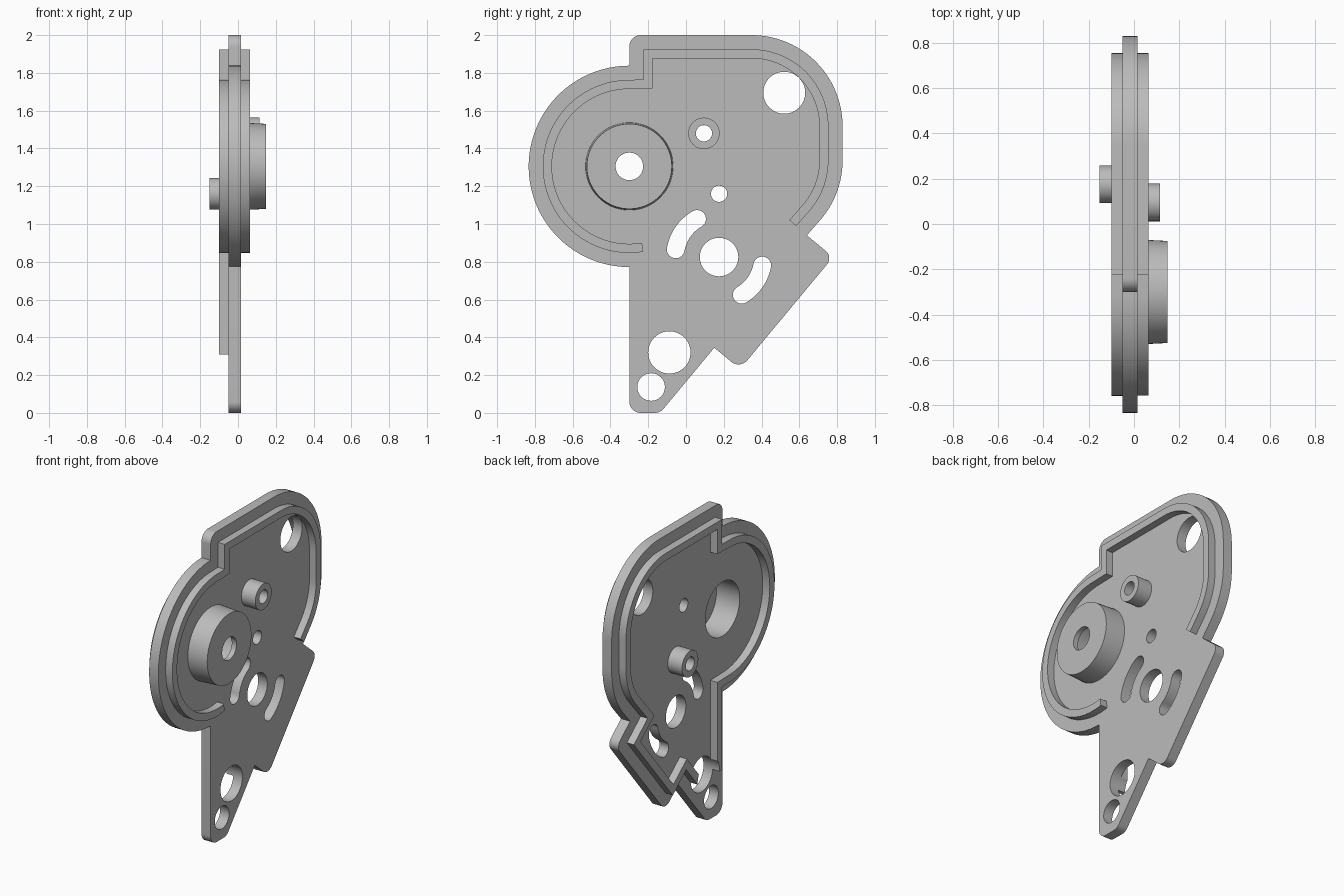
import bpy, bmesh
from math import sin, cos, radians, pi
from mathutils import Vector, Matrix

cube = bpy.data.objects.get("Cube")
if cube:
    bpy.data.objects.remove(cube)

grey = bpy.data.materials.new("plain_grey")
grey.use_nodes = True
grey.diffuse_color = (0.5, 0.5, 0.5, 1)
grey.node_tree.nodes["Principled BSDF"].inputs["Base Color"].default_value = (0.5, 0.5, 0.5, 1)

# Profiles are drawn in (y, z) and given thickness along x
TO_WORLD = Matrix(((0, 0, 1, 0), (1, 0, 0, 0), (0, 1, 0, 0), (0, 0, 0, 1)))


def arc(c, r, a, b, n=24):
    return [Vector((c[0] + r * cos(radians(a + (b - a) * i / n)),
                    c[1] + r * sin(radians(a + (b - a) * i / n)))) for i in range(n + 1)]


def circle(c, r):
    return arc(c, r, 0, 360, 48)[:-1]


def slot(c, r, w, a, b):
    end = lambda t: (c[0] + r * cos(radians(t)), c[1] + r * sin(radians(t)))
    return (arc(c, r + w, a, b, 16) + arc(end(b), w, b, b + 180, 12)[1:-1]
            + arc(c, r - w, b, a, 16) + arc(end(a), w, a + 180, a + 360, 12)[1:-1])


def fillet(prev, p, nxt, r, n=8):
    # Round a corner between two straight edges
    u, v = (prev - p).normalized(), (nxt - p).normalized()
    half = u.angle(v) / 2
    t = r / (sin(half) / cos(half))
    centre = p + (u + v).normalized() * (r / sin(half))
    a, b = p + u * t - centre, p + v * t - centre
    return [centre + (a.lerp(b, i / n)).normalized() * r for i in range(n + 1)]


def inset(path, d):
    # Mitred offset to the left of an open path
    out = []
    for i, p in enumerate(path):
        dirs = []
        if i > 0:
            dirs.append((p - path[i - 1]).normalized())
        if i < len(path) - 1:
            dirs.append((path[i + 1] - p).normalized())
        ns = [Vector((-e.y, e.x)) for e in dirs]
        m = (ns[0] + ns[-1]).normalized()
        out.append(p + m * (d / m.dot(ns[0])))
    return out


def finish(name, bm):
    bmesh.ops.recalc_face_normals(bm, faces=bm.faces)
    mesh = bpy.data.meshes.new(name)
    bm.to_mesh(mesh)
    bm.free()
    mesh.materials.clear()
    mesh.materials.append(grey)
    ob = bpy.data.objects.new(name, mesh)
    bpy.context.collection.objects.link(ob)
    return ob


def slab(name, loops, x0, x1):
    # First loop is the outline, the others are holes
    cu = bpy.data.curves.new(name, "CURVE")
    cu.dimensions, cu.fill_mode, cu.extrude = "2D", "BOTH", (x1 - x0) / 2
    for pts in loops:
        sp = cu.splines.new("POLY")
        sp.points.add(len(pts) - 1)
        for q, p in zip(sp.points, pts):
            q.co = (p[0], p[1], 0, 1)
        sp.use_cyclic_u = True
    tmp = bpy.data.objects.new(name + "_curve", cu)
    bpy.context.collection.objects.link(tmp)
    dg = bpy.context.evaluated_depsgraph_get()
    bm = bmesh.new()
    bm.from_mesh(bpy.data.meshes.new_from_object(tmp.evaluated_get(dg)))
    bpy.data.objects.remove(tmp)
    bmesh.ops.remove_doubles(bm, verts=bm.verts, dist=0.0005)
    bmesh.ops.transform(bm, matrix=Matrix.Translation(((x0 + x1) / 2, 0, 0)) @ TO_WORLD, verts=bm.verts)
    return finish(name, bm)


def lathe(name, c, profile, n=64):
    # Closed (radius, x) profile turned about an axis along x
    bm = bmesh.new()
    rings = [[bm.verts.new((x, c[0] + r * cos(2 * pi * i / n), c[1] + r * sin(2 * pi * i / n)))
              for i in range(n)] for r, x in profile]
    for k, ring in enumerate(rings):
        nxt = rings[(k + 1) % len(rings)]
        for i in range(n):
            j = (i + 1) % n
            bm.faces.new((ring[i], ring[j], nxt[j], nxt[i]))
    return finish(name, bm)


def tube(name, c, outer, inner, x0, x1):
    return lathe(name, c, [(inner, x0), (outer, x0), (outer, x1), (inner, x1)])


V = lambda y, z: Vector((y, z))
BACK, FACE = -0.05, 0.015
HUB, PIVOT = (-0.3, 1.305), (0.175, 0.825)
POST_A, POST_B = (0.095, 1.48), (0.175, 1.16)
BIG_HOLE = (-0.088, 0.32)

# Outline pieces, counter-clockwise from the notch on the rear edge
notch = V(0.64, 0.94)
rear = [notch] + arc((0.347, 1.337), 0.482, -40, 0) + arc((0.347, 1.518), 0.482, 0, 90)
top_corner = V(-0.3, 2)
hub_arc = arc(HUB, 0.533, 90, 270, 64)
foot_front, foot_rear = V(-0.3, 0), V(-0.137, 0)
tab_notch, tab_low, tab_high = V(0.15, 0.345), V(0.286, 0.232), V(0.779, 0.825)

# Main plate with rounded corners and its holes
outline = (rear + fillet(rear[-1], top_corner, hub_arc[0], 0.06) + hub_arc
           + fillet(hub_arc[-1], foot_front, foot_rear, 0.06)
           + fillet(foot_front, foot_rear, tab_notch, 0.06) + [tab_notch]
           + fillet(tab_notch, tab_low, tab_high, 0.06)
           + fillet(tab_low, tab_high, notch, 0.05))
holes = [circle(HUB, 0.175), circle((0.52, 1.695), 0.111), circle(POST_A, 0.043),
         circle(POST_B, 0.043), circle(PIVOT, 0.102), circle(BIG_HOLE, 0.112),
         circle((-0.185, 0.137), 0.073),
         slot(PIVOT, 0.233, 0.047, 120, 170), slot(PIVOT, 0.233, 0.047, -59, -11)]
parts = [slab("main_plate", [outline] + holes, BACK, FACE)]


def rim(name, path, x0, x1):
    return slab(name, [inset(path, 0.075) + inset(path, 0.123)[::-1]], x0, x1)


# Rim on the right face, following the upper outline
parts.append(rim("right_rim", rear + [top_corner] + arc(HUB, 0.533, 90, 279, 64), FACE, 0.063))

# Rim on the left face, running on round the tab and down the front edge
left_path = ([V(0.081, 0.262), tab_notch, tab_low, tab_high] + rear + [top_corner]
             + hub_arc + [V(-0.3, 0.31)])
left_rim = rim("left_rim", left_path, -0.1, BACK)
cutter = slab("rim_cutter", [circle(BIG_HOLE, 0.112)], -0.3, 0.2)
cutter.hide_render = True
mod = left_rim.modifiers.new("hole_cut", "BOOLEAN")
mod.operation, mod.object, mod.solver = "DIFFERENCE", cutter, "EXACT"
depsgraph = bpy.context.evaluated_depsgraph_get()
cut_mesh = bpy.data.meshes.new_from_object(left_rim.evaluated_get(depsgraph))
left_rim.modifiers.clear()
left_rim.data = cut_mesh
bpy.data.objects.remove(cutter)
parts.append(left_rim)

# Hollow hub and the two posts
parts.append(lathe("hub_cup", HUB, [(0.175, FACE), (0.232, FACE), (0.225, 0.148),
                                    (0.073, 0.148), (0.073, 0.115), (0.175, 0.115)]))
parts.append(tube("right_post", POST_A, 0.083, 0.043, FACE, 0.115))
parts.append(tube("left_post", POST_B, 0.083, 0.043, -0.152, BACK))

# Smooth the round walls, keep the edges sharp
bpy.ops.object.select_all(action="DESELECT")
for ob in parts:
    ob.select_set(True)
bpy.context.view_layer.objects.active = parts[0]
bpy.ops.object.shade_smooth_by_angle(angle=radians(30))
